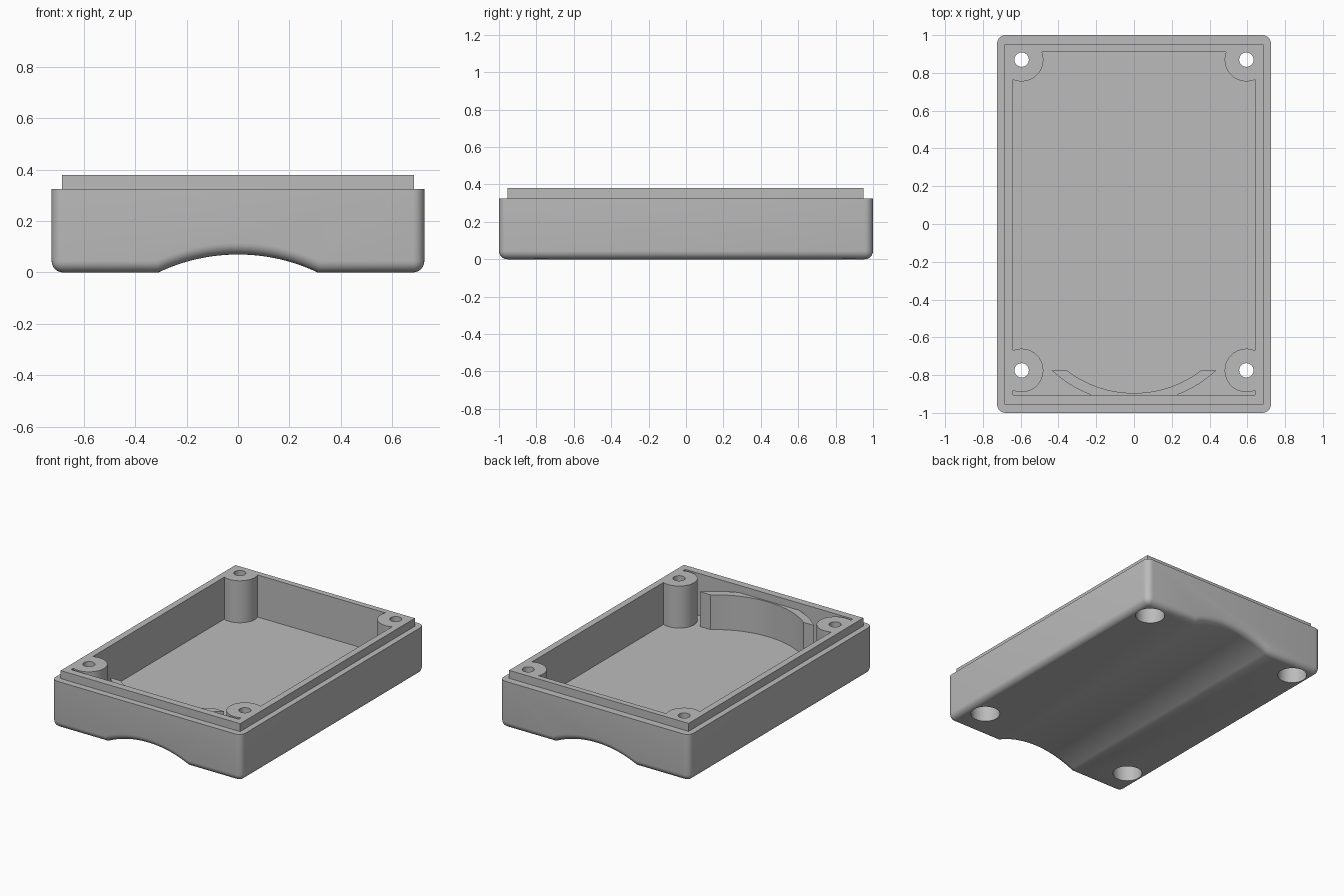
import bpy, bmesh
from math import cos, sin, asin, radians

old = bpy.data.objects.get("Cube")
if old:
    bpy.data.objects.remove(old, do_unlink=True)

grey = bpy.data.materials.new("plain grey")
grey.use_nodes = True
grey.diffuse_color = (0.5, 0.5, 0.5, 1)
grey.node_tree.nodes["Principled BSDF"].inputs["Base Color"].default_value = (0.5, 0.5, 0.5, 1)

HALF_W, HALF_L, BODY_TOP, RIM_TOP, FLOOR = 0.725, 1.0, 0.325, 0.38, 0.09
POSTS = [(x, y) for x in (-0.595, 0.595) for y in (-0.775, 0.87)]


def finish(name, bm):
    bmesh.ops.recalc_face_normals(bm, faces=bm.faces)
    mesh = bpy.data.meshes.new(name)
    bm.to_mesh(mesh)
    bm.free()
    mesh.materials.append(grey)
    obj = bpy.data.objects.new(name, mesh)
    bpy.context.collection.objects.link(obj)
    return obj


def prism(points, direction):
    """Extrude a closed outline along a vector."""
    bm = bmesh.new()
    face = bm.faces.new([bm.verts.new(p) for p in points])
    new = bmesh.ops.extrude_face_region(bm, geom=[face])["geom"]
    bmesh.ops.translate(bm, vec=direction, verts=[v for v in new if isinstance(v, bmesh.types.BMVert)])
    return bm


def block(name, x0, x1, y0, y1, z0, z1):
    outline = [(x0, y0, z0), (x1, y0, z0), (x1, y1, z0), (x0, y1, z0)]
    return finish(name, prism(outline, (0, 0, z1 - z0)))


def cylinder(name, x, y, r, z0, z1):
    ring = [(x + r * cos(radians(a)), y + r * sin(radians(a)), z0) for a in range(0, 360, 6)]
    return finish(name, prism(ring, (0, 0, z1 - z0)))


def combine(target, tool, operation):
    mod = target.modifiers.new(operation, "BOOLEAN")
    mod.operation, mod.solver, mod.object = operation, "EXACT", tool
    bpy.context.view_layer.objects.active = target
    bpy.ops.object.modifier_apply(modifier=mod.name)
    bpy.data.objects.remove(tool, do_unlink=True)


# Body: a block with an arched groove along its underside
groove_half, groove_h = 0.31, 0.07
radius = (groove_half ** 2 + groove_h ** 2) / (2 * groove_h)
spread = asin(groove_half / radius)
steps = 24
arch = []
for i in range(steps + 1):
    a = spread * (2 * i / steps - 1)
    arch.append((radius * sin(a), -HALF_L, groove_h - radius + radius * cos(a)))
outline = [(-HALF_W, -HALF_L, BODY_TOP), (-HALF_W, -HALF_L, 0)] + arch
outline += [(HALF_W, -HALF_L, 0), (HALF_W, -HALF_L, BODY_TOP)]
bm = prism(outline, (0, 2 * HALF_L, 0))


def is_rounded(edge):
    a, b = (v.co for v in edge.verts)
    if min(a.z, b.z) > BODY_TOP - 0.01:
        return False
    at_end = abs(a.y - b.y) < 0.01
    at_side = abs(a.x - b.x) < 0.01 and abs(abs(a.x) - HALF_W) < 0.01
    return at_end or at_side


# Rounded corners and lower edges
bmesh.ops.bevel(bm, geom=[e for e in bm.edges if is_rounded(e)], offset=0.045,
                segments=6, profile=0.5, affect="EDGES", clamp_overlap=False)
case = finish("case_shell", bm)

# Stepped rim
combine(case, block("rim", -0.685, 0.685, -0.955, 0.95, 0.2, RIM_TOP), "UNION")

# Cavity, leaving the corner posts and the curved wall standing
cavity = block("cavity", -0.64, 0.64, -0.905, 0.91, FLOOR, 0.6)
for x, y in POSTS:
    combine(cavity, cylinder("post", x, y, 0.115, 0.02, 0.7), "DIFFERENCE")

centre_y, wall_end = -0.31, -0.775


def arc(r):
    reach = asin(((r ** 2 - (wall_end - centre_y) ** 2) ** 0.5) / r)
    angles = [reach * (2 * i / 40 - 1) for i in range(41)]
    return [(r * sin(a), centre_y - r * cos(a), 0.05) for a in angles]


curved_wall = finish("curved_wall", prism(arc(0.585) + arc(0.637)[::-1], (0, 0, 0.28)))
combine(cavity, curved_wall, "DIFFERENCE")
combine(case, cavity, "DIFFERENCE")

# Screw holes, wide from below and narrow through the top
for x, y in POSTS:
    combine(case, cylinder("counterbore", x, y, 0.093, -0.1, 0.25), "DIFFERENCE")
    combine(case, cylinder("screw_hole", x, y, 0.038, 0.2, 0.6), "DIFFERENCE")

bpy.ops.object.select_all(action="DESELECT")
case.select_set(True)
bpy.context.view_layer.objects.active = case
bpy.ops.object.shade_smooth_by_angle(angle=radians(30))
